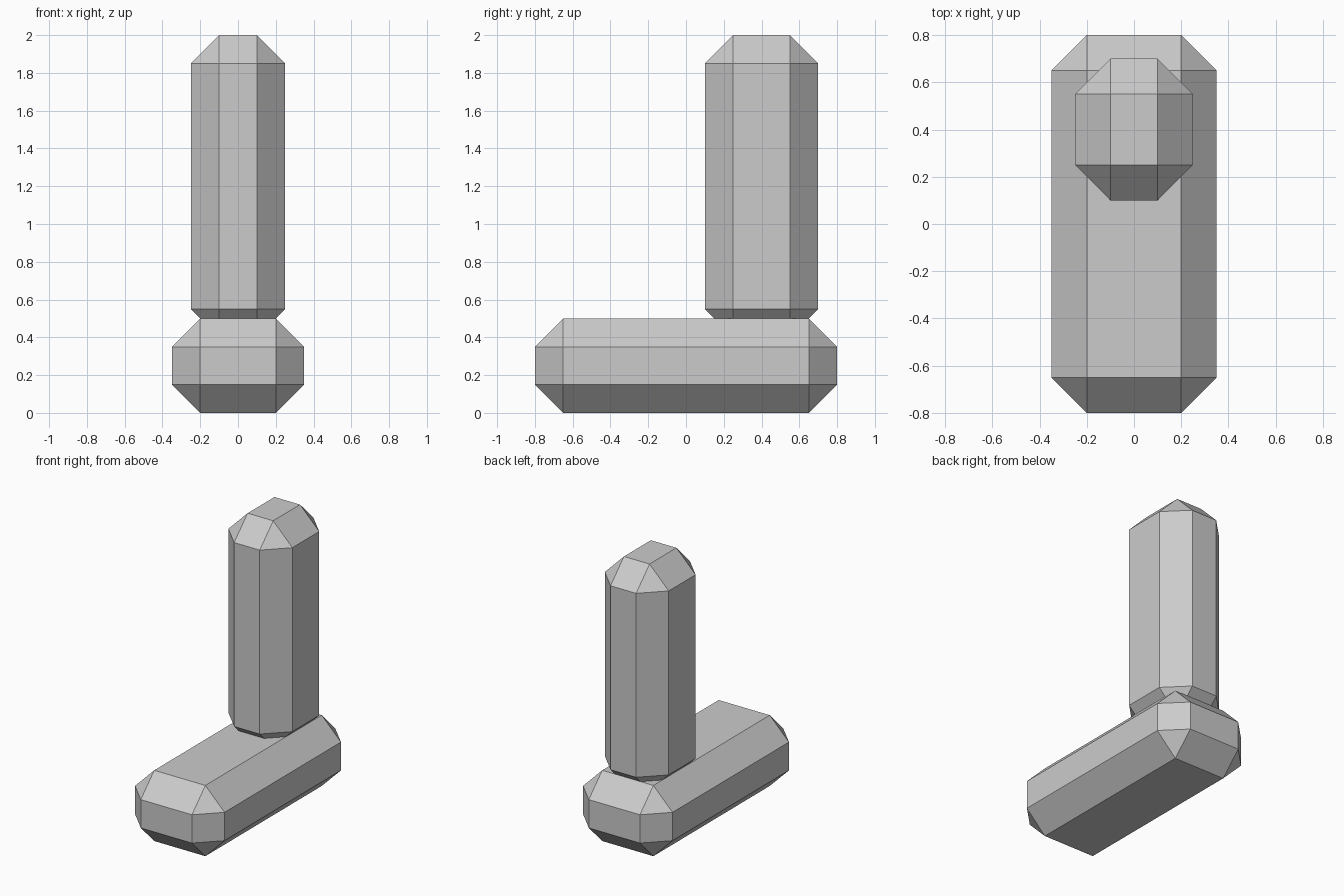
import bpy
import bmesh
from mathutils import Vector

if "Cube" in bpy.data.objects:
    bpy.data.objects.remove(bpy.data.objects["Cube"])


def chamfered_box(name, low, high, chamfer):
    """Box between two corners with every edge cut by a flat chamfer."""
    low, high = Vector(low), Vector(high)
    mesh = bpy.data.meshes.new(name)
    bm = bmesh.new()
    bmesh.ops.create_cube(bm, size=1)
    bmesh.ops.scale(bm, vec=high - low, verts=bm.verts)
    bm.to_mesh(mesh)
    bm.free()
    obj = bpy.data.objects.new(name, mesh)
    obj.location = (low + high) / 2
    bpy.context.collection.objects.link(obj)
    bevel = obj.modifiers.new("chamfer", 'BEVEL')
    bevel.width = chamfer
    bevel.segments = 1
    bevel.limit_method = 'NONE'
    return obj


# Long block lying on the ground
chamfered_box("foot", (-0.35, -0.8, 0), (0.35, 0.8, 0.5), 0.15)

# Upright block at the back, its lower end sunk into the foot
chamfered_box("leg", (-0.25, 0.1, 0.4), (0.25, 0.7, 2.0), 0.15)
